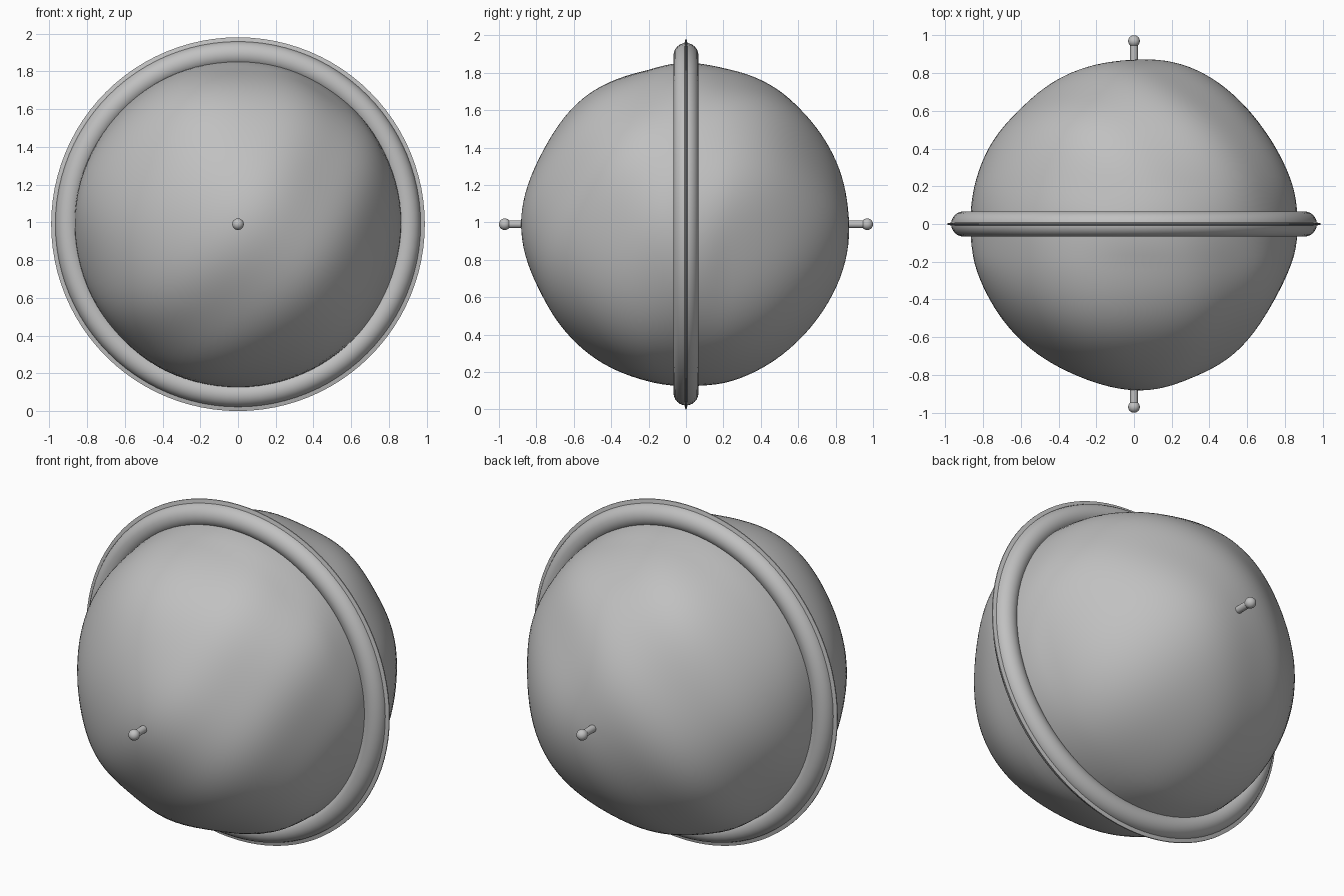
import bpy, math
from mathutils import Vector, Matrix

if "Cube" in bpy.data.objects:
    bpy.data.objects.remove(bpy.data.objects["Cube"])

CZ = 0.99  # height of the centre
TURN = Matrix.Rotation(math.pi / 2, 4, 'X')  # primitive z axis onto y

grey = bpy.data.materials.new("plain grey")
grey.diffuse_color = (0.53, 0.53, 0.53, 1)
grey.use_nodes = True
grey.node_tree.nodes["Principled BSDF"].inputs["Base Color"].default_value = grey.diffuse_color


def finish(name, angle=60):
    ob = bpy.context.object
    ob.name = name
    ob.data.name = name
    ob.data.materials.clear()
    ob.data.materials.append(grey)
    bpy.ops.object.shade_smooth_by_angle(angle=math.radians(angle))
    return ob


# Lumpy ball, poles facing front and back, lumps fading out under the ring
bpy.ops.mesh.primitive_uv_sphere_add(segments=96, ring_count=64, radius=1)
ball = bpy.context.object
ball.data.transform(TURN)
for v in ball.data.vertices:
    d = v.co.normalized()
    fade = min(1.0, abs(d.y) * 4)
    lump = (math.sin(5.1 * d.x + 3.3 * d.z + 0.6)
            + math.sin(4.7 * d.z - 5.3 * abs(d.y) + 1.1)
            + 0.7 * math.sin(8.0 * d.x - 6.5 * d.z + 5.0 * d.y))
    v.co = d * (0.865 + 0.0075 * lump * fade)
ball.location.z = CZ
finish("lumpy_ball", 180)

# Round rim around the ball
bpy.ops.mesh.primitive_torus_add(major_segments=96, minor_segments=24,
                                 major_radius=0.902, minor_radius=0.067)
bpy.context.object.data.transform(TURN)
bpy.context.object.location.z = CZ
finish("round_rim", 180)

# Thin tapered fin standing out of the rim
profile = [(0.93, -0.008), (0.968, -0.008), (0.99, -0.003),
           (0.99, 0.003), (0.968, 0.008), (0.93, 0.008)]
N, P = 96, len(profile)
verts = [(r * math.cos(2 * math.pi * i / N), y, r * math.sin(2 * math.pi * i / N))
         for i in range(N) for r, y in profile]
faces = [(i * P + j, i * P + (j + 1) % P,
          ((i + 1) % N) * P + (j + 1) % P, ((i + 1) % N) * P + j)
         for i in range(N) for j in range(P)]
mesh = bpy.data.meshes.new("rim_fin")
mesh.from_pydata(verts, [], faces)
bpy.context.view_layer.update()
fin = bpy.data.objects.new("rim_fin", mesh)
bpy.context.collection.objects.link(fin)
bpy.ops.object.select_all(action='DESELECT')
fin.select_set(True)
bpy.context.view_layer.objects.active = fin
fin.location.z = CZ
bpy.ops.object.mode_set(mode='EDIT')
bpy.ops.mesh.select_all(action='SELECT')
bpy.ops.mesh.normals_make_consistent(inside=False)
bpy.ops.object.mode_set(mode='OBJECT')
finish("rim_fin", 10)

# Pin with a small knob at the front and at the back
for side, label in ((-1, "front"), (1, "back")):
    bpy.ops.mesh.primitive_cylinder_add(vertices=24, radius=0.021, depth=0.16)
    bpy.context.object.data.transform(TURN)
    bpy.context.object.location = (0, side * 0.885, CZ)
    finish(label + "_pin", 40)
    bpy.ops.mesh.primitive_uv_sphere_add(segments=24, ring_count=16, radius=0.031)
    bpy.context.object.data.transform(TURN)
    bpy.context.object.location = (0, side * 0.969, CZ)
    finish(label + "_knob", 180)
